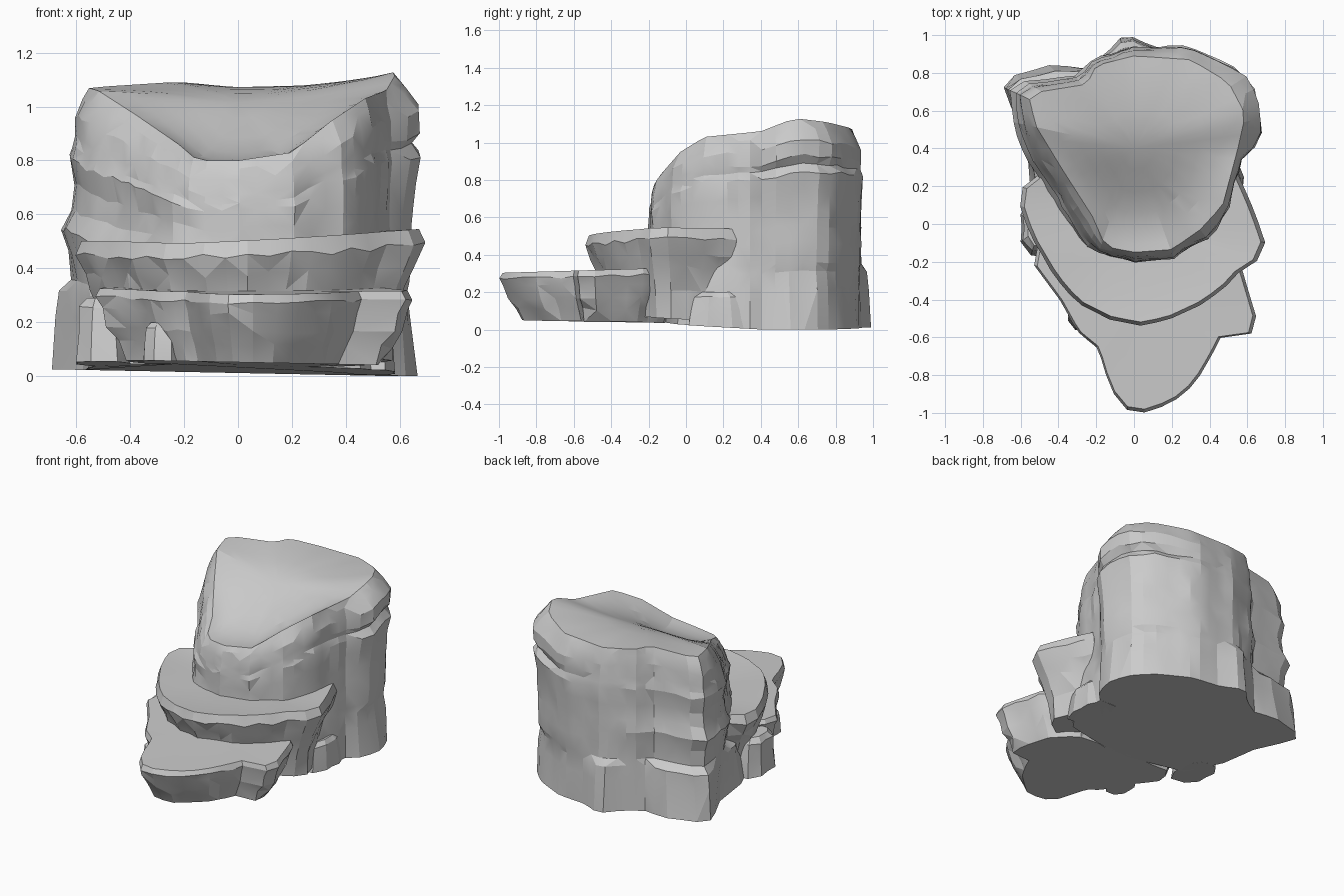
import bpy, bmesh, math, random
from mathutils import Vector

if "Cube" in bpy.data.objects:
    bpy.data.objects.remove(bpy.data.objects["Cube"])

random.seed(4)
stone = bpy.data.materials.new("grey stone")
stone.diffuse_color = (0.6, 0.6, 0.6, 1)
stone.use_nodes = True
stone.node_tree.nodes["Principled BSDF"].inputs["Base Color"].default_value = stone.diffuse_color


def clamp(v):
    return max(0.0, min(1.0, v))


def smooth(v):
    v = clamp(v)
    return v * v * (3 - 2 * v)


def ground(x, y):
    # slightly uneven underside
    return max(0, 0.012 - 0.02 * x) + 0.04 * clamp((0.4 - y) / 0.7)


def sample(outline, c, n):
    # cast n rays from c and return the outline point (with z) on each
    pts = [Vector((p[0], p[1], p[2] if len(p) > 2 else 0)) for p in outline]
    res = []
    for i in range(n):
        a = 2 * math.pi * i / n + 0.01
        dx, dy = math.cos(a), math.sin(a)
        best, hit = -1, None
        for p, q in zip(pts, pts[1:] + pts[:1]):
            sp = dx * (p.y - c[1]) - dy * (p.x - c[0])
            sq = dx * (q.y - c[1]) - dy * (q.x - c[0])
            if sp * sq <= 0 and sp != sq:
                h = p.lerp(q, sp / (sp - sq))
                r = (h.x - c[0]) * dx + (h.y - c[1]) * dy
                if r > best:
                    best, hit = r, h
        res.append(hit)
    return res


def loft(name, rings, tip):
    # skin a stack of rings, capped below and closed to a point above
    bm = bmesh.new()
    vs = [[bm.verts.new(p) for p in r] for r in rings]
    n = len(vs[0])
    for k, (a, b) in enumerate(zip(vs, vs[1:])):
        for i in range(n):
            j = (i + 1) % n
            if (i * 7 + k * 3) % 5 < 2:
                bm.faces.new((a[i], a[j], b[j]))
                bm.faces.new((a[i], b[j], b[i]))
            else:
                bm.faces.new((a[i], a[j], b[i]))
                bm.faces.new((a[j], b[j], b[i]))
    bm.faces.new(vs[0][::-1])
    t = bm.verts.new(tip)
    for i in range(n):
        bm.faces.new((vs[-1][i], vs[-1][(i + 1) % n], t))
    bmesh.ops.recalc_face_normals(bm, faces=bm.faces)
    me = bpy.data.meshes.new(name)
    bm.to_mesh(me)
    bm.free()
    me.materials.append(stone)
    ob = bpy.data.objects.new(name, me)
    bpy.context.collection.objects.link(ob)
    bpy.context.view_layer.objects.active = ob
    ob.select_set(True)
    bpy.ops.object.shade_smooth_by_angle(angle=math.radians(14))
    ob.select_set(False)


# main boulder: outlines at the foot, the waist and the rim
foot = [(.67, .58), (.61, .72), (.5, .82), (.3, .92), (.1, .94), (-.05, 1.01), (-.15, .9), (-.28, .82),
        (-.42, .85), (-.55, .81), (-.7, .77), (-.68, .68), (-.57, .45), (-.55, .2), (-.45, -.05),
        (0, -.15), (.45, -.05), (.55, .1), (.56, .36), (.64, .42)]
waist = [(.63, .5), (.61, .65), (.51, .8), (.3, .92), (0, .935), (-.2, .88), (-.3, .77), (-.55, .74),
         (-.62, .7), (-.6, .5), (-.54, .35), (-.39, .12), (-.26, -.1), (-.15, -.17), (0, -.195),
         (.2, -.175), (.4, -.06), (.5, .08), (.56, .37), (.61, .42)]
rim = [(0, -.15, .8), (.2, -.135, .83), (.35, -.03, .95), (.47, .1, 1.03), (.55, .4, 1.06),
       (.59, .58, 1.13), (.5, .75, 1.11), (.3, .87, 1.08), (0, .89, 1.07), (-.2, .84, 1.09),
       (-.25, .74, 1.09), (-.56, .69, 1.07), (-.52, .52, 1.06), (-.38, .29, .97), (-.22, .04, .86),
       (-.15, -.12, .8)]
C, N = (0, .4), 56
F, W, R = (sample(o, C, N) for o in (foot, waist, rim))
# height fraction, foot-to-waist mix, waist-to-rim mix, left bulge, right bulge
levels = [(0, 0, 0, 1, 1), (.19, .3, 0, 1, .99), (.28, .4, 0, 1.0, .98), (.32, .9, 0, .98, 1.02),
          (.42, 1, 0, 1.01, 1.04), (.5, 1, 0, 1.06, 1.03), (.57, 1, 0, .99, 1.04),
          (.66, 1, 0, .97, 1.06), (.755, 1, 0, 1.01, 1.09), (.79, 1, .1, 1, 1.04),
          (.83, 1, .2, 1.0, 1.1), (.9, 1, .4, 1.01, 1.12), (.96, 1, .7, 1.01, 1.06), (1, 1, 1, 1, 1)]
# vertical ribs, a few columns wide
column = [random.choice((-.015, -.005, .005, .01)) for i in range(N)]
column = [column[i - i % 2] for i in range(N)]
rings = []
for t, m, k, sl, sr in levels:
    ring = []
    for i in range(N):
        ca = math.cos(2 * math.pi * i / N)
        p = F[i].lerp(W[i], m).lerp(R[i], k)
        right = max(0, ca) * (.3 + .7 * clamp((p.y - .35) / .08))
        s = 1 + (sl - 1) * max(0, -ca) + (sr - 1) * right
        if 0 < t < 1:
            s += column[i] + random.uniform(-.008, .008)
        x, y = C[0] + (p.x - C[0]) * s, C[1] + (p.y - C[1]) * s
        z0 = ground(x, y)
        wob = random.uniform(-.01, .01) if .4 < t < .95 else 0
        ring.append((x, y, z0 + (R[i].z - z0) * (t + wob)))
    rings.append(ring)


def dish(y):
    # sloping hollow top, low in front and high behind
    return .8 + .23 * smooth((y + .12) / .66) + .045 * smooth((y - .2) / .6)


for s in (.92, .8, .62, .42, .2):
    ring = []
    for p in R:
        x, y = p.x * s, C[1] + (p.y - C[1]) * s
        w = s ** 2.5
        ring.append((x, y, p.z * w + dish(y) * (1 - w)))
    rings.append(ring)
loft("main_boulder", rings, (0, .4, dish(.4)))


def ledge(name, outline, c, n, steps, top, rough=.02, lift=0, hollow=0):
    # shelf rock: steps are (height fraction, scale), top gives upper height
    base = sample(outline, c, n)
    col = [random.uniform(-rough, rough * .7) for i in range(n)]
    rings = []
    for t, s in steps:
        ring = []
        for i, p in enumerate(base):
            k = s if t == 1 else s + (1 - t) * col[i] + random.uniform(-rough, rough) * (s < 1)
            x, y = c[0] + (p.x - c[0]) * k, c[1] + (p.y - c[1]) * k
            z0 = ground(x, y) + lift
            wob = random.uniform(-.03, .03) if 0 < t < 1 else 0
            ring.append((x, y, z0 + (top(x, y) - z0) * (t + wob)))
        rings.append(ring)
    # upper face, dipping slightly towards the boulder
    s, last = .6, rings[-1]
    inner = [(c[0] + (p[0] - c[0]) * s, c[1] + (p[1] - c[1]) * s) for p in last]
    rings.append([(x, y, top(x, y) - hollow) for x, y in inner])
    loft(name, rings, (c[0], c[1], top(*c) - hollow))


# middle shelf wrapping round the front of the boulder
ledge("middle_ledge",
      [(.55, .27), (.64, .06), (.695, -.1), (.65, -.2), (.58, -.23), (.47, -.35), (.35, -.43), (.2, -.5),
       (.05, -.54), (-.12, -.51), (-.3, -.42), (-.42, -.28), (-.55, -.06), (-.605, .1), (-.58, .25), (0, .35)],
      (.03, 0), 40, [(0, .81), (.3, .83), (.56, .9), (.7, .95), (.87, 1), (1, .965)],
      lambda x, y: .492 + .05 * clamp(x + .2) + .01 * clamp((y + .5) * 3), lift=.03, hollow=.025)

# lower shelf reaching forward
ledge("lower_ledge",
      [(.56, -.2), (.6, -.33), (.65, -.5), (.62, -.59), (.46, -.6), (.41, -.7), (.32, -.85), (.2, -.95),
       (.05, -1), (-.06, -.98), (-.13, -.86), (-.19, -.66), (-.3, -.57), (-.4, -.39), (-.53, -.22),
       (-.5, -.05), (.4, -.05)],
      (.05, -.4), 40, [(0, .81), (.25, .86), (.45, .92), (.72, .97), (.88, 1), (1, .97)],
      lambda x, y: .315 + .03 * (y + .6), hollow=.003)

# small broken stones at the foot of the shelves and the boulder
for name, x, y, rx, ry, h in (("left_chip", -.28, -.46, .07, .09, .2),
                              ("left_foot_stone", -.5, -.02, .1, .14, .29),
                              ("right_foot_stone", .49, .18, .09, .16, .2)):
    box = [(x + rx, y - ry), (x + rx, y + ry), (x, y + ry * 1.2), (x - rx, y + ry),
           (x - rx, y - ry), (x, y - ry * 1.2)]
    ledge(name, box, (x, y), 10, [(0, 1), (.5, .92), (.85, .85), (1, .6)], lambda a, b: h, .06)
